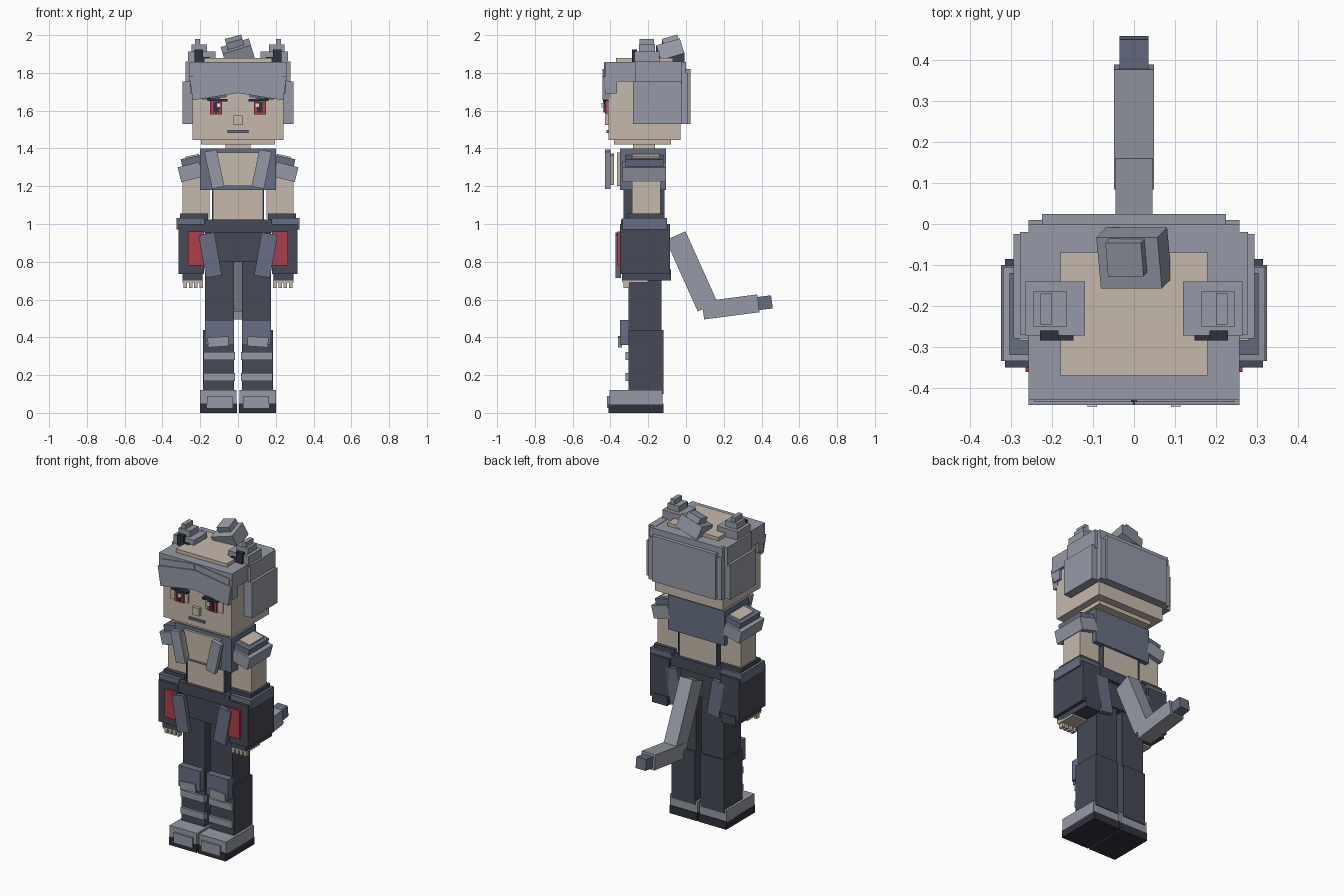
import bpy, math
from mathutils import Vector

if "Cube" in bpy.data.objects:
    bpy.data.objects.remove(bpy.data.objects["Cube"])


def mat(name, r, g, b):
    """Flat material from 0-255 display values, stored as linear."""
    m = bpy.data.materials.new(name)
    lin = [((c / 255 + 0.055) / 1.055) ** 2.4 for c in (r, g, b)]
    m.diffuse_color = (*lin, 1)
    m.use_nodes = True
    m.node_tree.nodes["Principled BSDF"].inputs["Base Color"].default_value = m.diffuse_color
    return m


SKIN = mat("skin", 198, 185, 171)
LIGHT = mat("light_grey", 150, 154, 166)
BLUE = mat("slate_blue", 103, 111, 131)
DARK = mat("dark_cloth", 70, 73, 87)
BLACK = mat("near_black", 48, 49, 60)
RED = mat("red", 172, 62, 72)
WHITE = mat("eye_white", 225, 220, 215)


def block(name, material, x, y, z, rot=(0, 0, 0)):
    """Box from x, y, z ranges, turned about its own centre (degrees)."""
    h = [(r[1] - r[0]) / 2 for r in (x, y, z)]
    verts = [(sx * h[0], sy * h[1], sz * h[2])
             for sx in (-1, 1) for sy in (-1, 1) for sz in (-1, 1)]
    faces = [(0, 1, 3, 2), (4, 6, 7, 5), (0, 4, 5, 1),
             (2, 3, 7, 6), (0, 2, 6, 4), (1, 5, 7, 3)]
    me = bpy.data.meshes.new(name)
    me.from_pydata(verts, [], faces)
    me.materials.append(material)
    ob = bpy.data.objects.new(name, me)
    ob.location = [(r[0] + r[1]) / 2 for r in (x, y, z)]
    ob.rotation_euler = [math.radians(a) for a in rot]
    bpy.context.collection.objects.link(ob)
    return ob


def pair(name, material, x, y, z, tilt=0):
    """Mirrored boxes; x range is for the +x side, tilt is about y."""
    block("right_" + name, material, x, y, z, (0, tilt, 0))
    block("left_" + name, material, (-x[1], -x[0]), y, z, (0, -tilt, 0))


def limb(name, material, a, b, width, thick):
    """Box running between two (y, z) points."""
    d = Vector(b) - Vector(a)
    cy, cz = (a[0] + b[0]) / 2, (a[1] + b[1]) / 2
    n = d.length / 2
    block(name, material, (-width / 2, width / 2), (cy - n, cy + n),
          (cz - thick / 2, cz + thick / 2),
          (math.degrees(math.atan2(d.y, d.x)), 0, 0))


# Head and neck
block("head", SKIN, (-.24, .24), (-.41, -.03), (1.445, 1.84))
block("jaw", SKIN, (-.195, .195), (-.38, -.08), (1.42, 1.45))
block("crown", SKIN, (-.18, .18), (-.37, -.07), (1.83, 1.88))
block("neck", SKIN, (-.065, .065), (-.28, -.165), (1.37, 1.43))

# Face
block("nose", SKIN, (-.024, .024), (-.43, -.40), (1.525, 1.575))
block("mouth", BLUE, (-.056, .056), (-.42, -.405), (1.483, 1.497))
pair("eye_surround", SKIN, (.06, .185), (-.417, -.40), (1.58, 1.655))
pair("iris", RED, (.085, .148), (-.43, -.41), (1.58, 1.65))
pair("pupil", BLACK, (.10, .13), (-.437, -.43), (1.59, 1.645))
pair("eye_glint", WHITE, (.09, .113), (-.447, -.437), (1.618, 1.64))
pair("eyelash", BLACK, (.055, .165), (-.44, -.41), (1.65, 1.664), -3)
pair("eyebrow", BLUE, (.06, .19), (-.425, -.41), (1.665, 1.678), 6)

# Hair
block("hair_cap", LIGHT, (-.258, .258), (-.43, 0), (1.755, 1.858))
block("hair_back", LIGHT, (-.225, .225), (-.05, .024), (1.53, 1.82))
block("hair_back_wide", LIGHT, (-.258, .258), (-.15, .01), (1.53, 1.80))
pair("hair_side", LIGHT, (.235, .295), (-.28, -.025), (1.53, 1.755))
pair("hair_upper_side", LIGHT, (.23, .278), (-.27, -.02), (1.74, 1.86))
pair("fringe", LIGHT, (-.01, .25), (-.442, -.40), (1.675, 1.80), 9)
pair("fringe_top", LIGHT, (.0, .24), (-.435, -.40), (1.75, 1.84), 7)
pair("fringe_edge", LIGHT, (.20, .255), (-.425, -.365), (1.69, 1.79))

# Cat ears in three steps with a dark inside
pair("ear_base", LIGHT, (.12, .265), (-.272, -.14), (1.84, 1.912))
pair("ear_middle", LIGHT, (.165, .245), (-.25, -.165), (1.90, 1.95))
pair("ear_tip", LIGHT, (.20, .228), (-.245, -.17), (1.94, 1.98))
pair("ear_inside", BLACK, (.185, .23), (-.285, -.26), (1.85, 1.925))
pair("ear_inside_low", BLACK, (.148, .19), (-.285, -.265), (1.85, 1.885))

# Hair bun
block("bun", LIGHT, (-.078, .078), (-.148, -.018), (1.86, 1.945), (17, -17, 0))
block("bun_top", LIGHT, (-.06, .03), (-.12, -.035), (1.915, 1.982), (17, -15, 0))

# Torso and cropped jacket
block("torso", SKIN, (-.132, .132), (-.325, -.12), (1.0, 1.38))
pair("torso_side", DARK, (.13, .138), (-.33, -.115), (1.0, 1.2))
block("jacket", BLUE, (-.2, .2), (-.35, -.105), (1.18, 1.40))
block("chest", SKIN, (-.13, .13), (-.365, -.33), (1.20, 1.378))
pair("lapel", LIGHT, (.092, .158), (-.43, -.40), (1.19, 1.39), 12)
pair("lapel_lining", SKIN, (.095, .15), (-.40, -.38), (1.21, 1.37), 12)

# Arms, sleeves
pair("arm", SKIN, (.15, .295), (-.285, -.135), (1.03, 1.33))
pair("sleeve", BLUE, (.185, .295), (-.32, -.12), (1.26, 1.355), 12)
pair("shoulder_top", SKIN, (.20, .275), (-.285, -.14), (1.30, 1.364), 12)
pair("sleeve_cuff", LIGHT, (.195, .312), (-.335, -.105), (1.235, 1.315), 14)

# Gauntlets and hands
pair("gauntlet", DARK, (.18, .315), (-.35, -.085), (.735, 1.0))
pair("gauntlet_base", DARK, (.19, .295), (-.34, -.08), (.70, .76))
pair("gauntlet_rim", BLUE, (.18, .325), (-.335, -.10), (.97, 1.032))
pair("gauntlet_collar", DARK, (.16, .308), (-.31, -.115), (1.02, 1.055))
pair("gauntlet_panel", RED, (.18, .265), (-.362, -.345), (.78, .96))
pair("palm", SKIN, (.185, .295), (-.335, -.20), (.69, .735))
for i in range(4):
    x0 = .186 + i * .028
    pair(f"finger_{i + 1}", SKIN, (x0, x0 + .018), (-.33, -.30), (.662, .70))

# Hips, belt, loose flaps
block("hips", DARK, (-.175, .175), (-.32, -.12), (.80, 1.0))
block("belt", DARK, (-.18, .18), (-.345, -.10), (.955, 1.025))
pair("front_flap", BLUE, (.105, .19), (-.372, -.345), (.72, .95), 10)
pair("back_flap", BLUE, (.105, .19), (-.115, -.085), (.72, .95), 10)

# Legs
pair("thigh", DARK, (.02, .176), (-.305, -.13), (.42, .82))
pair("shin", DARK, (.02, .185), (-.305, -.12), (.10, .44))
pair("knee_pad", BLUE, (.022, .176), (-.35, -.30), (.36, .492))
pair("knee_plate", LIGHT, (.05, .16), (-.36, -.34), (.35, .402), 4)
for n, z in (("upper_strap", .28), ("lower_strap", .17)):
    pair(n, LIGHT, (.015, .182), (-.32, -.285), (z, z + .042))

# Shoes
pair("shoe", LIGHT, (.008, .20), (-.405, -.125), (.045, .122))
pair("sole", BLACK, (.006, .20), (-.41, -.12), (0, .05))
pair("toe_cap", LIGHT, (.03, .165), (-.417, -.38), (.025, .09))

# Tail
limb("tail_upper", LIGHT, (-.055, .938), (.115, .56), .09, .115)
limb("tail_lower", LIGHT, (.09, .542), (.383, .58), .098, .095)
limb("tail_tip", BLUE, (.37, .577), (.455, .588), .07, .07)
